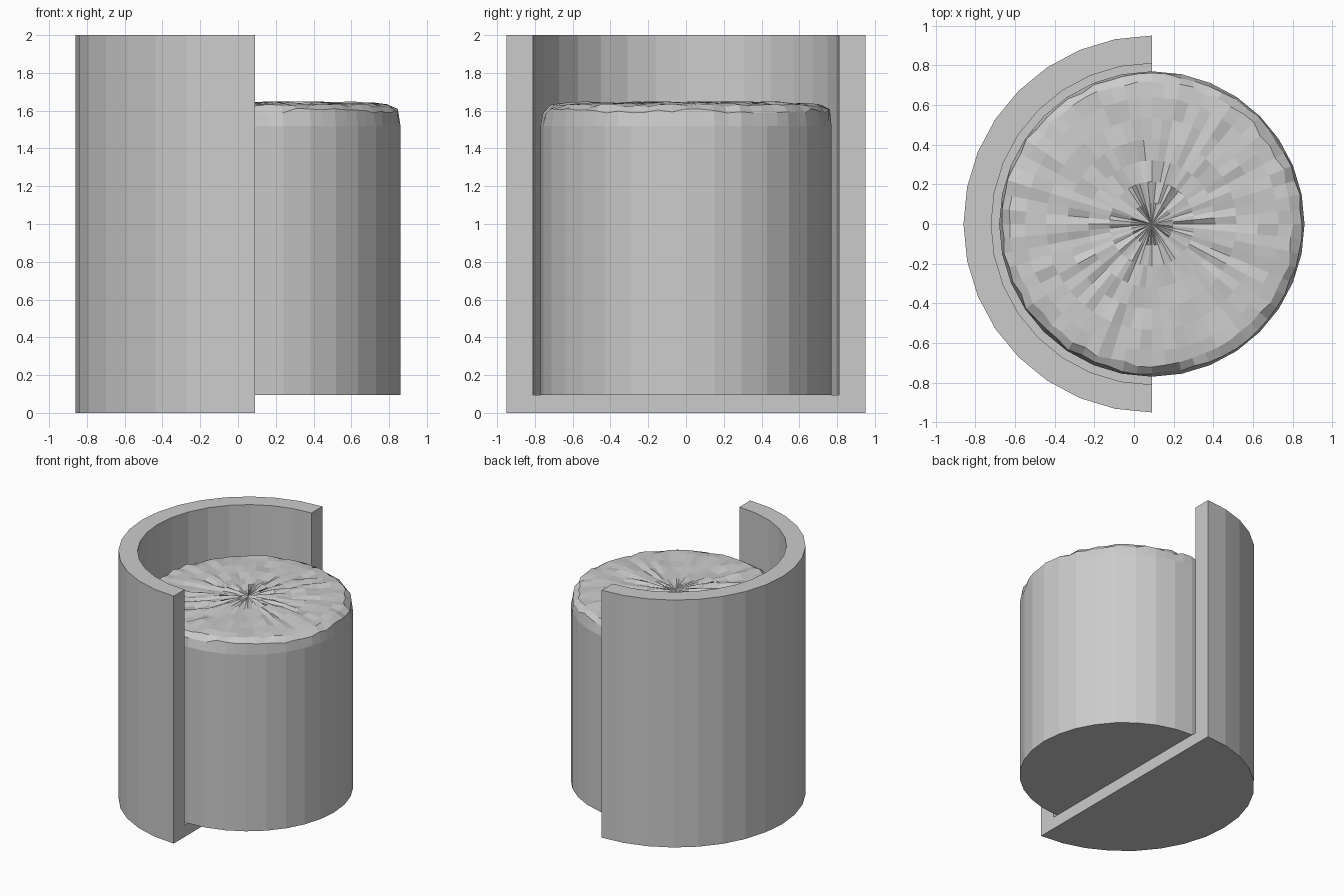
import bpy, bmesh, math, random
from mathutils import Vector

if "Cube" in bpy.data.objects:
    bpy.data.objects.remove(bpy.data.objects["Cube"])

random.seed(4)
AXIS_X = 0.09
FLOOR = 0.095
SIDES = 32

grey = bpy.data.materials.new("light_grey")
grey.use_nodes = True
colour = (0.6, 0.6, 0.6, 1)
grey.diffuse_color = colour
grey.node_tree.nodes["Principled BSDF"].inputs["Base Color"].default_value = colour


def finish(name, bm):
    """Turn a bmesh into a flat shaded grey object on the shared axis."""
    bmesh.ops.remove_doubles(bm, verts=bm.verts, dist=0.0001)
    bmesh.ops.recalc_face_normals(bm, faces=bm.faces)
    mesh = bpy.data.meshes.new(name)
    bm.to_mesh(mesh)
    bm.free()
    mesh.materials.append(grey)
    obj = bpy.data.objects.new(name, mesh)
    obj.location.x = AXIS_X
    bpy.context.collection.objects.link(obj)
    return obj


# Half cup: wall and floor section swept through a half turn
bm = bmesh.new()
section = [(0, 0), (0.95, 0), (0.95, 2), (0.81, 2), (0.81, FLOOR), (0, FLOOR)]
face = bm.faces.new([bm.verts.new((0, r, z)) for r, z in section])
bmesh.ops.spin(bm, geom=[face, *face.edges, *face.verts], cent=(0, 0, 0),
               axis=(0, 0, 1), angle=math.pi, steps=SIDES // 2, use_duplicate=False)
# Close both cut ends if the sweep left either one open
bmesh.ops.remove_doubles(bm, verts=bm.verts, dist=0.0001)
bmesh.ops.dissolve_degenerate(bm, edges=bm.edges, dist=0.0001)
for f in [f for f in bm.faces if all(abs(v.co.x) < 0.001 for v in f.verts)]:
    bm.faces.remove(f)
for sign in (1, -1):
    points = [Vector((0, sign * r, z)) for r, z in section]
    bm.faces.new([bm.verts.new(p) for p in points])
finish("half_cup", bm)

# Filling: straight-sided core with a rough, rounded top of thin wedges
bm = bmesh.new()
wedges = SIDES * 2
# radius, height, radial roughness, height roughness
rings = [(0.77, FLOOR, 0, 0), (0.77, 1.52, 0, 0), (0.757, 1.598, 0.008, 0.014),
         (0.715, 1.627, 0.012, 0.009), (0.64, 1.636, 0, 0.008)]
rings += [(0.107 * k, 1.637, 0, 0.013) for k in (5, 4, 3, 2, 1)]

loops = []
for radius, height, rough_r, rough_z in rings:
    loop = []
    for i in range(wedges):
        a = math.tau * i / wedges
        # odd points sit on the chords of the coarser outline
        r = radius * (math.cos(math.pi / SIDES) if i % 2 else 1)
        r += random.uniform(-rough_r, rough_r)
        z = height + random.uniform(-rough_z, rough_z)
        loop.append(bm.verts.new((r * math.cos(a), r * math.sin(a), z)))
    loops.append(loop)

for low, high in zip(loops, loops[1:]):
    for i in range(wedges):
        j = (i + 1) % wedges
        bm.faces.new((low[i], low[j], high[j], high[i]))
centre = bm.verts.new((0, 0, 1.637))
for i in range(wedges):
    bm.faces.new((loops[-1][i], loops[-1][(i + 1) % wedges], centre))
bm.faces.new(loops[0][::-1])
finish("filling", bm)
